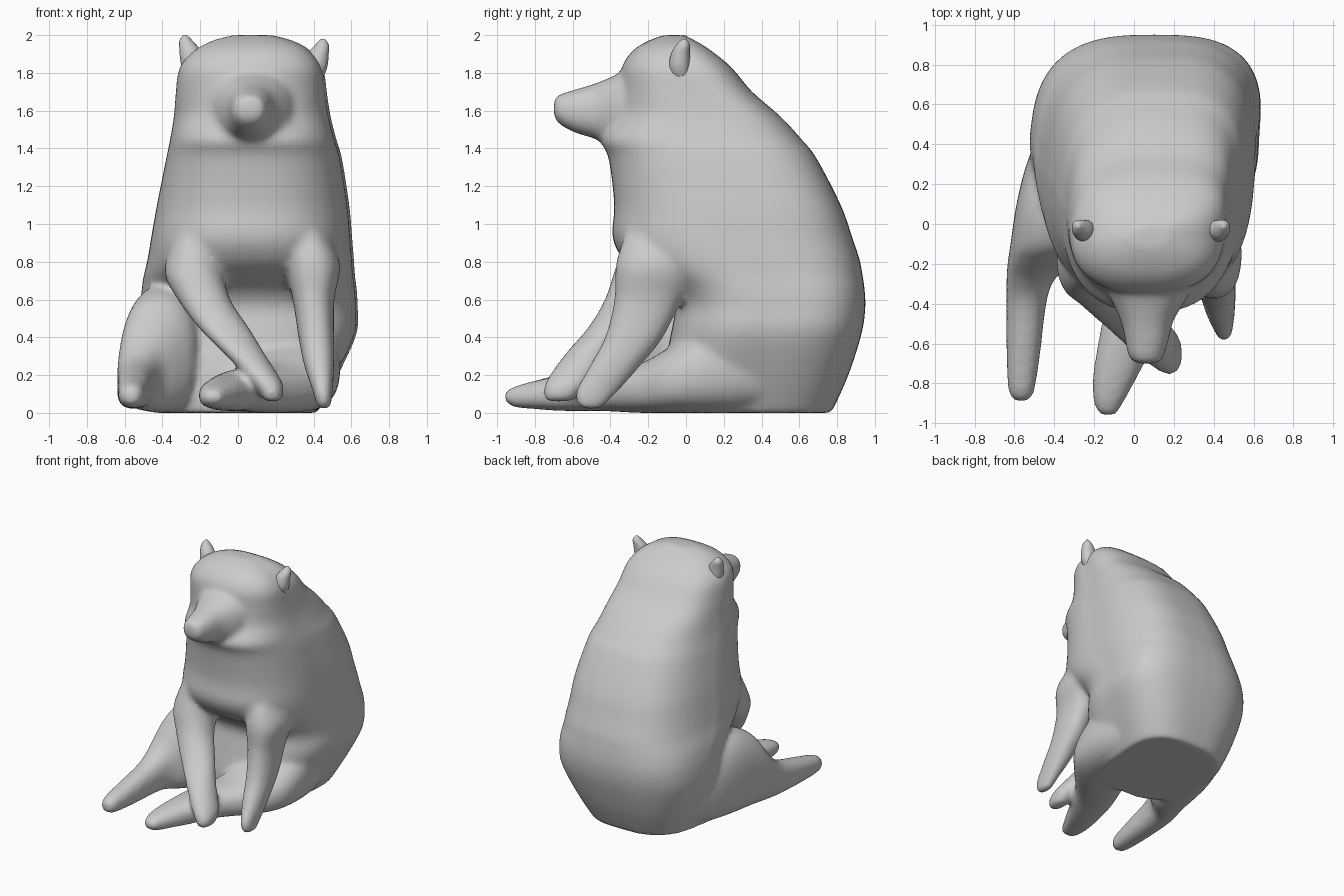
import bpy
import bmesh
from math import cos, sin, tau, copysign
from mathutils import Vector

default_cube = bpy.data.objects.get("Cube")
if default_cube:
    bpy.data.objects.remove(default_cube, do_unlink=True)

# One plain grey for the whole animal
grey = bpy.data.materials.new("plain_grey")
grey.use_nodes = True
grey.diffuse_color = (0.6, 0.6, 0.6, 1)
shader = next(n for n in grey.node_tree.nodes if n.type == "BSDF_PRINCIPLED")
shader.inputs["Base Color"].default_value = grey.diffuse_color
shader.inputs["Roughness"].default_value = 0.7


def rounded(angle, power):
    """Point on a unit superellipse."""
    c, s = cos(angle), sin(angle)
    return (copysign(abs(c) ** (2 / power), c),
            copysign(abs(s) ** (2 / power), s))


def flowing(rings, steps=4):
    """Add in-between rings on a smooth curve through the given ones."""
    keys = [Vector(r) for r in [rings[0], *rings, rings[-1]]]
    result = []
    for a, b, c, d in zip(keys, keys[1:], keys[2:], keys[3:]):
        for k in range(steps):
            t = k / steps
            result.append(b + (c - a) * (t / 2)
                          + (a * 2 - b * 5 + c * 4 - d) * (t ** 2 / 2)
                          + (b * 3 - a - c * 3 + d) * (t ** 3 / 2))
    return result + [keys[-1]]


def loft(bm, rings, along, power=2.3, far_power=2.3, sides=32, lean=0):
    """Skin rings (position, x_min, x_max, side_min, side_max) along z or y.
    The far half may be squarer, and lean to one side."""
    loops = []
    for pos, x_min, x_max, b_min, b_max in flowing(rings):
        loop = []
        for i in range(sides):
            u, v = rounded(tau * i / sides,
                           far_power if i < sides / 2 else power)
            x = (x_min + x_max) / 2 + u * (x_max - x_min) / 2
            x += lean * max(0, v)
            b = (b_min + b_max) / 2 + v * (b_max - b_min) / 2
            co = (x, b, pos) if along == "z" else (x, pos, b)
            loop.append(bm.verts.new(co))
        loops.append(loop)
    faces = [bm.faces.new(loops[0]), bm.faces.new(loops[-1])]
    for lower, upper in zip(loops, loops[1:]):
        for i in range(sides):
            j = (i + 1) % sides
            faces.append(bm.faces.new((lower[i], lower[j], upper[j], upper[i])))
    bmesh.ops.recalc_face_normals(bm, faces=faces)


def make_object(name, bm):
    mesh = bpy.data.meshes.new(name)
    bm.to_mesh(mesh)
    bm.free()
    mesh.materials.append(grey)
    mesh.shade_smooth()
    obj = bpy.data.objects.new(name, mesh)
    bpy.context.collection.objects.link(obj)
    return obj


# Torso and skull, from the seat up
torso = [
    (0, -.40, .41, -.12, .77),
    (.2, -.47, .52, -.12, .86),
    (.42, -.52, .62, -.08, .93),
    (.56, -.52, .625, -.06, .95),
    (.66, -.51, .62, -.12, .945),
    (.73, -.50, .61, -.23, .935),
    (.81, -.48, .605, -.33, .92),
    (.93, -.46, .595, -.39, .88),
    (1.1, -.43, .58, -.38, .82),
    (1.35, -.38, .54, -.41, .69),
    (1.45, -.36, .51, -.45, .61),
    (1.57, -.34, .48, -.37, .50),
    (1.7, -.33, .46, -.35, .35),
    (1.83, -.31, .44, -.34, .24),
    (1.92, -.23, .37, -.28, .13),
    (1.97, -.14, .28, -.20, .05),
    (2, -.03, .17, -.12, -.01),
]

# Muzzle, from the face to the nose
muzzle = [
    (-.2, -.20, .34, 1.36, 1.88),
    (-.35, -.13, .28, 1.40, 1.80),
    (-.48, -.07, .20, 1.45, 1.745),
    (-.58, -.045, .175, 1.48, 1.715),
    (-.66, -.03, .15, 1.52, 1.69),
    (-.7, 0, .13, 1.56, 1.67),
]

# Front legs, from paw to shoulder
left_front_leg = [
    (.02, .42, .49, -.56, -.45),
    (.1, .40, .50, -.59, -.37),
    (.25, .35, .51, -.51, -.24),
    (.4, .32, .51, -.43, -.12),
    (.6, .29, .51, -.38, -.02),
    (.8, .25, .54, -.37, .08),
    (1, .28, .44, -.30, .1),
]
right_front_leg = [
    (.06, .14, .23, -.75, -.60),
    (.15, .08, .24, -.75, -.52),
    (.3, -.06, .15, -.65, -.42),
    (.45, -.21, .06, -.52, -.3),
    (.6, -.32, -.04, -.43, -.15),
    (.75, -.39, -.08, -.38, 0),
    (.95, -.34, -.12, -.31, .1),
]

# Hind legs, from haunch to foot
right_hind_leg = [
    (.5, -.46, -.1, .04, .5),
    (.3, -.54, -.15, .01, .62),
    (.1, -.59, -.18, 0, .68),
    (-.1, -.62, -.22, 0, .62),
    (-.2, -.635, -.31, .01, .49),
    (-.28, -.64, -.40, .02, .37),
    (-.4, -.64, -.44, .02, .28),
    (-.65, -.64, -.47, .02, .21),
    (-.84, -.63, -.50, .03, .16),
    (-.89, -.6, -.53, .06, .12),
]
left_hind_leg = [
    (.5, .1, .48, .04, .46),
    (.3, .08, .53, .01, .50),
    (.1, .05, .54, 0, .46),
    (-.1, -.02, .50, 0, .34),
    (-.25, -.08, .38, 0, .26),
    (-.45, -.15, .2, .01, .23),
    (-.65, -.19, .08, .01, .2),
    (-.8, -.21, 0, .02, .17),
    (-.91, -.20, -.06, .03, .14),
    (-.96, -.17, -.09, .06, .11),
]

# Merge the parts into one continuous skin
skin = bmesh.new()
loft(skin, torso, "z", power=2.5, far_power=2.9, sides=48, lean=0.05)
loft(skin, muzzle, "y")
for leg in (left_front_leg, right_front_leg):
    loft(skin, leg, "z")
for leg in (right_hind_leg, left_hind_leg):
    loft(skin, leg, "y", power=2.5)
body = make_object("bear_body", skin)
remesh = body.modifiers.new("merge", "REMESH")
remesh.mode = "VOXEL"
remesh.voxel_size = 0.018
remesh.use_smooth_shade = True
soften = body.modifiers.new("soften", "SMOOTH")
soften.factor = 0.5
soften.iterations = 14

# Ears, the left one mirrored and slightly lower
ear = [
    (1.76, -.26, -.19, -.06, .02),
    (1.84, -.30, -.18, -.09, .02),
    (1.92, -.31, -.20, -.08, .02),
    (1.97, -.31, -.24, -.05, .02),
    (2, -.29, -.27, -.02, 0),
]
ear_mirror, ear_drop = 0.17, 0.02
left_ear = [(z - ear_drop, ear_mirror - x_max, ear_mirror - x_min, y_min, y_max)
            for z, x_min, x_max, y_min, y_max in ear]
for name, rings in (("right_ear", ear), ("left_ear", left_ear)):
    bm = bmesh.new()
    loft(bm, rings, "z", power=2, sides=16)
    make_object(name, bm)
